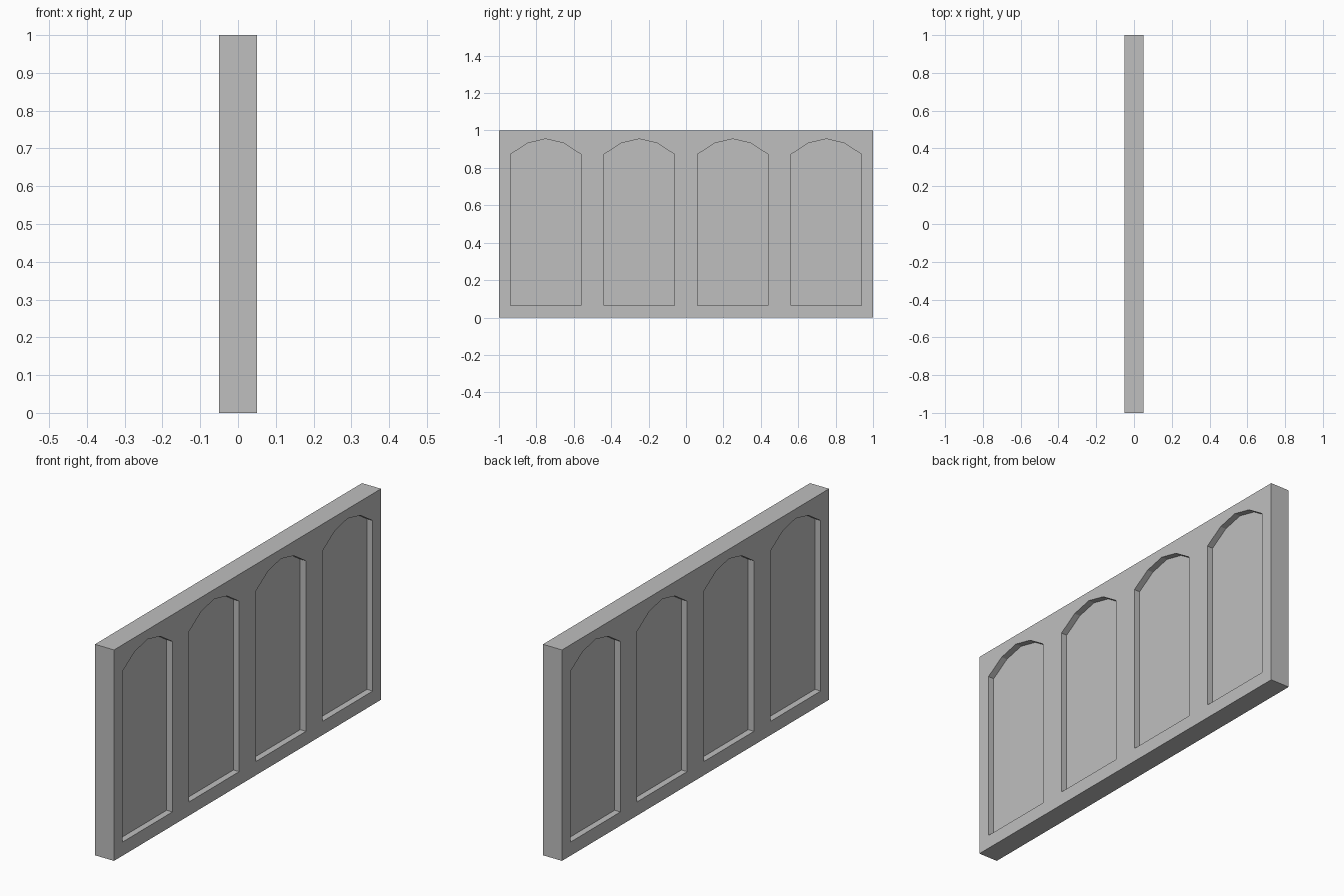
import bpy
import bmesh

LENGTH, THICK, HEIGHT = 2.0, 0.1, 1.0
DEPTH = 0.03            # how far each niche is sunk
HALF_W = 0.1875         # half the width of a niche
# Right half of the arched niche outline: (y offset, z)
HALF_OUTLINE = [(HALF_W, 0.065), (HALF_W, 0.873), (0.097, 0.932)]
CROWN = (0.0, 0.955)

old = bpy.data.objects.get("Cube")
if old:
    bpy.data.objects.remove(old, do_unlink=True)

# Single plain grey
grey = bpy.data.materials.new("plain grey")
grey.use_nodes = True
colour = (0.52, 0.52, 0.52, 1.0)
grey.diffuse_color = colour
grey.node_tree.nodes["Principled BSDF"].inputs["Base Color"].default_value = colour


def make_object(name, bm):
    bmesh.ops.recalc_face_normals(bm, faces=bm.faces)
    mesh = bpy.data.meshes.new(name)
    bm.to_mesh(mesh)
    bm.free()
    mesh.materials.append(grey)
    obj = bpy.data.objects.new(name, mesh)
    bpy.context.collection.objects.link(obj)
    return obj


def add_niche(bm, y, x_from, x_to):
    """Arched prism centred on y, running between two x positions."""
    outline = HALF_OUTLINE + [CROWN] + [(-a, z) for a, z in reversed(HALF_OUTLINE)]
    face = bm.faces.new([bm.verts.new((x_from, y + a, z)) for a, z in outline])
    grown = bmesh.ops.extrude_face_region(bm, geom=[face], use_keep_orig=True)
    for v in grown["geom"]:
        if isinstance(v, bmesh.types.BMVert):
            v.co.x = x_to


# Wall slab
bm = bmesh.new()
bmesh.ops.create_cube(bm, size=1.0)
bmesh.ops.scale(bm, vec=(THICK, LENGTH, HEIGHT), verts=bm.verts)
bmesh.ops.translate(bm, vec=(0, 0, HEIGHT / 2), verts=bm.verts)
wall = make_object("panelled_wall", bm)

# Four arched niches on each broad side
bm = bmesh.new()
for side in (-1, 1):
    for i in range(4):
        add_niche(bm, -0.75 + 0.5 * i, side * (THICK / 2 - DEPTH), side * THICK)
cutter = make_object("niche_cutter", bm)
cutter.hide_render = True

# Cut the niches, then drop the cutter
cut = wall.modifiers.new("niches", 'BOOLEAN')
cut.operation = 'DIFFERENCE'
cut.solver = 'EXACT'
cut.object = cutter
bpy.context.view_layer.objects.active = wall
bpy.ops.object.modifier_apply(modifier=cut.name)
bpy.data.objects.remove(cutter, do_unlink=True)
